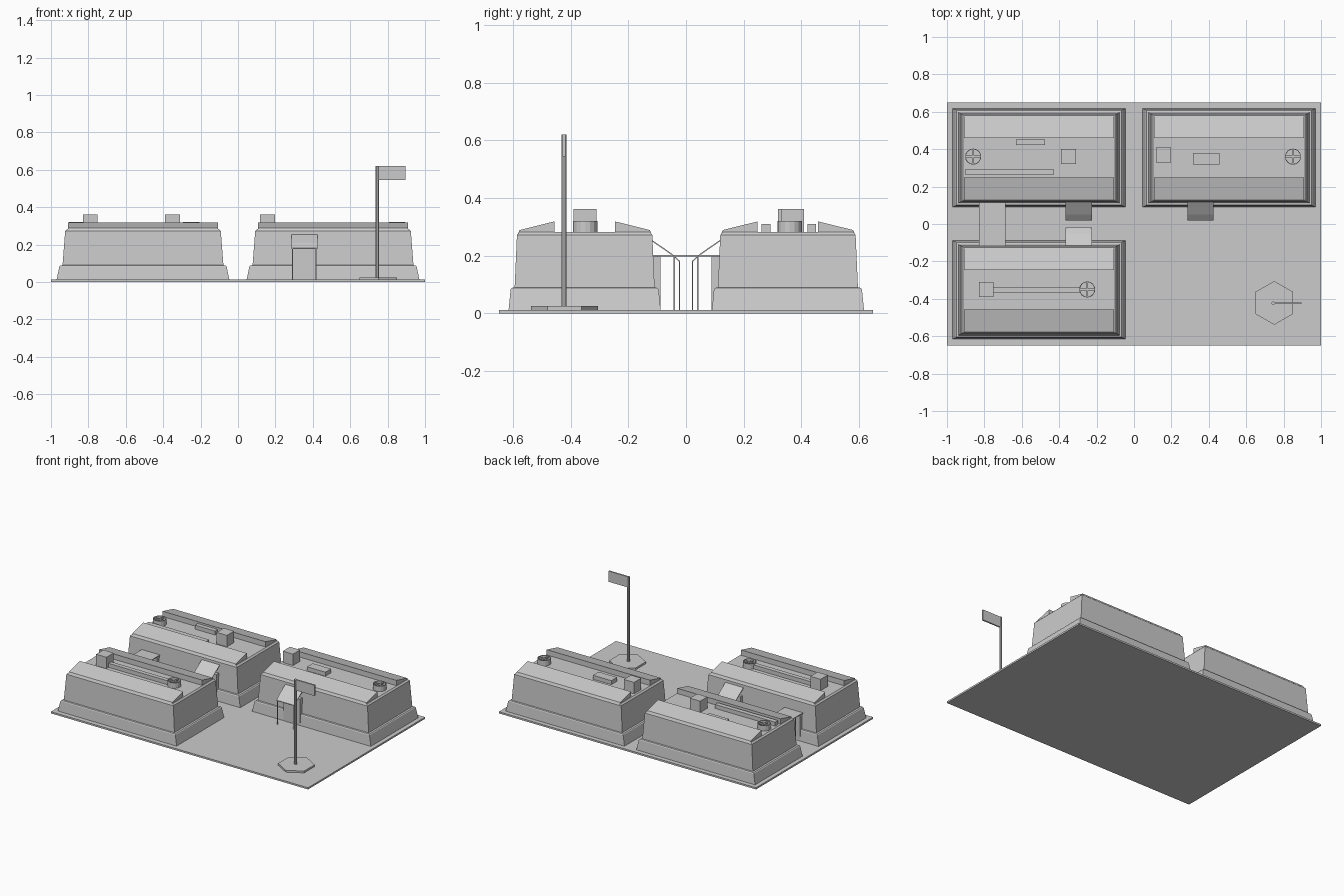
import bpy, bmesh
from math import cos, sin, pi

if "Cube" in bpy.data.objects:
    bpy.data.objects.remove(bpy.data.objects["Cube"])

G = 0.012   # top of the ground plate
ROOF = 0.282


def make(name, verts, faces):
    me = bpy.data.meshes.new(name)
    me.from_pydata(verts, [], faces)
    bm = bmesh.new()
    bm.from_mesh(me)
    bmesh.ops.recalc_face_normals(bm, faces=bm.faces)
    bm.to_mesh(me)
    bm.free()
    ob = bpy.data.objects.new(name, me)
    bpy.context.collection.objects.link(ob)
    return ob


def loft(name, rings):
    # closed solid through equal-sized rings of points
    n = len(rings[0])
    faces = [tuple(reversed(range(n)))]
    for k in range(len(rings) - 1):
        for i in range(n):
            j = (i + 1) % n
            faces.append((k * n + i, k * n + j, (k + 1) * n + j, (k + 1) * n + i))
    faces.append(tuple(range((len(rings) - 1) * n, len(rings) * n)))
    return make(name, [p for r in rings for p in r], faces)


def rect(cx, cy, hx, hy, z):
    return [(cx - hx, cy - hy, z), (cx + hx, cy - hy, z), (cx + hx, cy + hy, z), (cx - hx, cy + hy, z)]


def box(name, x0, x1, y0, y1, z0, z1):
    cx, cy, hx, hy = (x0 + x1) / 2, (y0 + y1) / 2, abs(x1 - x0) / 2, abs(y1 - y0) / 2
    return loft(name, [rect(cx, cy, hx, hy, z0), rect(cx, cy, hx, hy, z1)])


def extrude_x(name, profile, x0, x1):
    return loft(name, [[(x, y, z) for y, z in profile] for x in (x0, x1)])


def circle(cx, cy, r, z, n, turn=0.0):
    return [(cx + r * cos(turn + 2 * pi * i / n), cy + r * sin(turn + 2 * pi * i / n), z) for i in range(n)]


def fan(name, cx, cy, r=0.043, top=0.32, n=16):
    # open round housing with recessed floor and a cross of blades
    loft(name + "_housing", [circle(cx, cy, r, ROOF - 0.004, n), circle(cx, cy, r, top, n),
                             circle(cx, cy, r - 0.004, top, n), circle(cx, cy, r - 0.004, ROOF + 0.008, n)])
    box(name + "_blade_x", cx - r + .003, cx + r - .003, cy - .005, cy + .005, 0.304, 0.314)
    box(name + "_blade_y", cx - .005, cx + .005, cy - r + .003, cy + r - .003, 0.305, 0.315)


def building(name, cx, cy):
    # sloped skirt, ledge, tapering walls and chamfered top
    steps = [(.462, .264, G), (.447, .257, .083), (.442, .253, .088), (.430, .243, .09),
             (.416, .235, .272), (.406, .227, ROOF)]
    loft(name + "_body", [rect(cx, cy, hx, hy, z) for hx, hy, z in steps])
    # pair of roof wedges rising toward the middle
    for s, side in ((-1, "front"), (1, "back")):
        prof = [(.232, .276), (.226, .289), (.105, .319), (.105, .276)]
        extrude_x(f"{name}_{side}_roof_wedge", [(cy + s * y, z) for y, z in prof], cx - .402, cx + .402)


def door(name, x0, x1, s):
    # s is the side of the lane: +1 for back buildings, -1 for front
    box(name, x0, x1, s * .089, s * .13, G, .197)


def entrance(name, x0, x1, s):
    door(name + "_door", x0 + .005, x1 - .005, s)
    # bent thin awning and its posts
    prof = [(.120, .256), (.052, .209), (.020, .181), (.020, .176), (.052, .204), (.120, .251)]
    extrude_x(name + "_awning", [(s * y, z) for y, z in prof], x0, x1)
    for x, side in ((x0 + .005, "left"), (x1 - .010, "right")):
        box(f"{name}_{side}_post", x, x + .005, s * .020, s * .025, G, .182)


# ground
box("ground_plate", -1, 1, -.65, .65, 0, G)

# three buildings
building("back_left_building", -.508, .354)
building("back_right_building", .508, .354)
building("front_left_building", -.508, -.352)

# entrances with awnings
entrance("back_left_entrance", -.365, -.225, 1)
entrance("back_right_entrance", .285, .425, 1)
entrance("front_left_entrance", -.365, -.225, -1)

# covered walkway between the left buildings
box("walkway_roof", -.83, -.688, -.118, .12, .197, .202)
for s, end in ((-1, "front"), (1, "back")):
    door(f"walkway_{end}_door", -.825, -.693, s)
    for x, side in ((-.826, "left"), (-.697, "right")):
        box(f"walkway_{end}_{side}_post", x, x + .005, s * .038, s * .043, G, .2)

# rooftop equipment
R = ROOF - .004
fan("back_left_fan", -.86, .36)
fan("back_right_fan", .85, .36)
fan("front_left_fan", -.25, -.35)
box("back_left_chimney", -.39, -.31, .32, .40, R, .362)
box("back_right_chimney", .117, .197, .33, .41, R, .362)
box("front_left_chimney", -.83, -.75, -.39, -.31, R, .362)
box("back_left_vent", -.63, -.475, .422, .452, R, .31)
box("back_left_long_duct", -.90, -.43, .262, .294, R, .31)
box("back_right_vent", .315, .458, .317, .38, R, .31)
box("front_left_duct", -.75, -.29, -.366, -.336, R, .31)

# flagpole on a hexagonal base
loft("flag_base", [circle(.75, -.422, .117, z, 6, pi / 2) for z in (G, .025)])
loft("flag_pole", [circle(.745, -.424, .0095, z, 8, pi / 8) for z in (.025, .62)])
box("flag", .745, .895, -.429, -.419, .545, .62)
